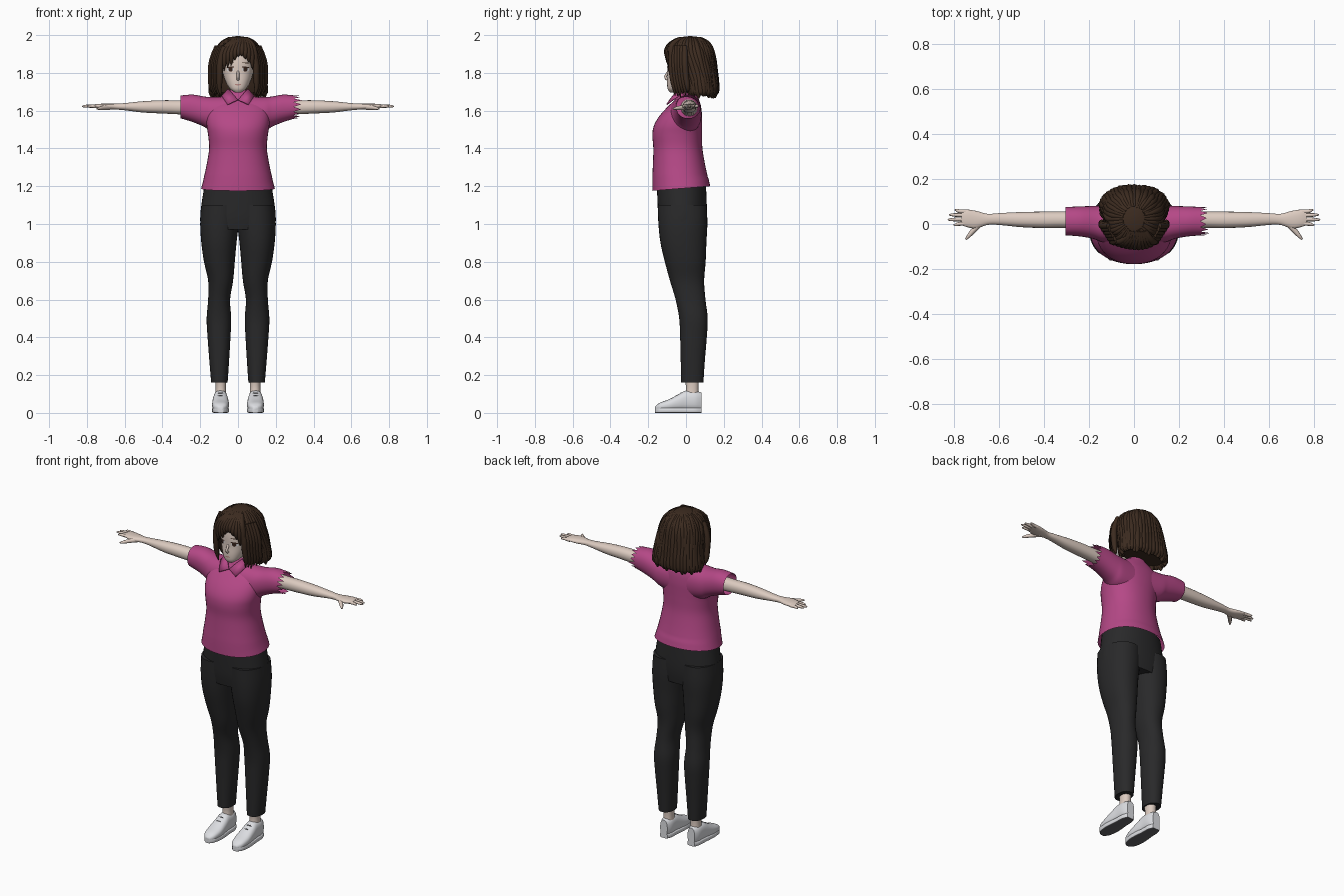
import bpy, bmesh, math, random
from mathutils import Vector
from mathutils.bvhtree import BVHTree

random.seed(4)
if "Cube" in bpy.data.objects:
    bpy.data.objects.remove(bpy.data.objects["Cube"])


def material(name, r, g, b):
    m = bpy.data.materials.new(name)
    m.use_nodes = True
    m.diffuse_color = (r, g, b, 1)
    node = next(n for n in m.node_tree.nodes if n.type == 'BSDF_PRINCIPLED')
    node.inputs["Base Color"].default_value = (r, g, b, 1)
    node.inputs["Roughness"].default_value = 0.8
    return m


SKIN = material("skin", .72, .6, .53)
PINK = material("pink cloth", .46, .065, .24)
BLACK = material("black cloth", .022, .022, .023)
HAIR = material("dark brown hair", .045, .024, .014)
WHITE = material("white leather", .72, .73, .76)
GREY = material("grey rubber", .12, .12, .13)
EYE = material("eye brown", .04, .018, .012)
LIP = material("lip", .5, .26, .23)


def finish(name, bm, mat, normals=True):
    if normals:
        bmesh.ops.recalc_face_normals(bm, faces=bm.faces)
    me = bpy.data.meshes.new(name)
    bm.to_mesh(me)
    bm.free()
    me.materials.append(mat)
    ob = bpy.data.objects.new(name, me)
    bpy.context.collection.objects.link(ob)
    bpy.ops.object.select_all(action='DESELECT')
    ob.select_set(True)
    bpy.context.view_layer.objects.active = ob
    bpy.ops.object.shade_smooth_by_angle(angle=math.radians(45))
    return ob


def smooth_rings(rings, sub):
    # Catmull-Rom interpolation between the given cross-sections
    out = []
    for i in range(len(rings) - 1):
        a, b, c, d = (rings[max(0, min(len(rings) - 1, i + k))] for k in (-1, 0, 1, 2))
        for j in range(sub):
            t = j / sub
            out.append([q + t / 2 * (r - p + t * (2 * p - 5 * q + 4 * r - s + t * (3 * (q - r) + s - p)))
                        for p, q, r, s in zip(a, b, c, d)])
    return out + [list(rings[-1])]


def loft(name, rings, mat, axis='z', n=32, p=2.2, caps=(True, True), side=1, sub=4, edit=None):
    # each ring: position on the axis, then low and high extents in the other two axes
    bm = bmesh.new()
    loops = []
    for t, a0, a1, b0, b1 in smooth_rings(rings, sub):
        loop = []
        for i in range(n):
            ang = math.tau * i / n
            c, s = math.cos(ang), math.sin(ang)
            a = (a0 + a1) / 2 + (a1 - a0) / 2 * math.copysign(abs(c) ** (2 / p), c)
            b = (b0 + b1) / 2 + (b1 - b0) / 2 * math.copysign(abs(s) ** (2 / p), s)
            x, y, z = {'z': (a, b, t), 'x': (t, a, b), 'y': (a, t, b)}[axis]
            loop.append(bm.verts.new((side * x, y, z)))
        loops.append(loop)
    for l0, l1 in zip(loops, loops[1:]):
        for i in range(n):
            bm.faces.new((l0[i], l0[(i + 1) % n], l1[(i + 1) % n], l1[i]))
    for use, loop in zip(caps, (loops[0], loops[-1])):
        if use:
            bm.faces.new(loop)
    if edit:
        edit(loops)
    return finish(name, bm, mat)


def sym(rings):
    # rings symmetric about x = 0, given as height, half width, front, back
    return [(z, -w, w, f, b) for z, w, f, b in rings]


def strands(name, paths, mat, depth=1.0):
    # tapered round strands; each path point is (x, y, z, radius)
    cu = bpy.data.curves.new(name, 'CURVE')
    cu.dimensions = '3D'
    cu.bevel_depth = depth
    cu.bevel_resolution = 2
    cu.resolution_u = 4
    cu.use_fill_caps = True
    for path in paths:
        sp = cu.splines.new('NURBS')
        sp.points.add(len(path) - 1)
        for pt, (x, y, z, r) in zip(sp.points, path):
            pt.co = (x, y, z, 1)
            pt.radius = r
        sp.order_u = 3
        sp.use_endpoint_u = True
        sp.use_smooth = True
    cu.materials.append(mat)
    ob = bpy.data.objects.new(name, cu)
    bpy.context.collection.objects.link(ob)
    return ob


# Shirt body with its hem rising toward the back
def lift_hem(loops):
    for loop in loops[:4]:
        for v in loop:
            v.co.z += v.co.y * .08


loft("shirt_body", sym([
    (1.19, .195, -.178, .128), (1.25, .18, -.178, .115), (1.32, .165, -.175, .1),
    (1.4, .153, -.173, .087), (1.47, .158, -.178, .085), (1.52, .166, -.17, .085),
    (1.57, .168, -.142, .085), (1.62, .16, -.098, .08), (1.655, .125, -.062, .07),
    (1.685, .07, -.045, .06)]), PINK, n=40, caps=(False, False), edit=lift_hem)


def ragged(loops):
    # torn sleeve edge
    for i, v in enumerate(loops[-1]):
        v.co.x += random.uniform(.015, .035) if i % 2 else -.01


SLEEVE = [(.06, -.09, .08, 1.47, 1.675), (.14, -.08, .082, 1.49, 1.672), (.18, -.066, .08, 1.515, 1.675),
          (.24, -.055, .078, 1.54, 1.685), (.305, -.05, .075, 1.56, 1.68)]
loft("left_sleeve", SLEEVE, PINK, 'x', caps=(False, False), edit=ragged)
loft("right_sleeve", SLEEVE, PINK, 'x', caps=(False, False), side=-1)

# Collar band and two pointed flaps
loft("collar_band", sym([(1.65, .075, -.06, .065), (1.68, .062, -.048, .06), (1.71, .05, -.03, .055)]),
     PINK, caps=(False, False))
for side, word in ((1, "left"), (-1, "right")):
    bm = bmesh.new()
    flap = [(0, -.083, 1.655), (.055, -.1, 1.63), (.085, -.04, 1.675), (.052, -.03, 1.712), (.03, -.055, 1.69)]
    bm.faces.new([bm.verts.new((side * x, y, z)) for x, y, z in flap])
    ob = finish(word + "_collar_flap", bm, PINK)
    ob.modifiers.new("thickness", 'SOLIDIFY').thickness = .006

# Trousers: hips and two tapered legs
loft("trouser_hips", sym([(.97, .197, -.135, .1), (1.03, .2, -.145, .108), (1.1, .194, -.15, .11),
                          (1.22, .175, -.155, .105)]), BLACK, n=40)
LEG = [(.16, .055, .142, -.026, .092), (.28, .047, .152, -.028, .1), (.4, .04, .161, -.031, .11),
       (.5, .036, .166, -.036, .115), (.6, .042, .158, -.055, .103), (.7, .026, .158, -.085, .096),
       (.8, .017, .18, -.112, .104), (.9, .008, .194, -.135, .108), (1.0, -.004, .2, -.146, .113),
       (1.1, -.01, .194, -.15, .11)]
ARM = [(.12, -.03, .06, 1.57, 1.66), (.3, -.018, .056, 1.58, 1.655), (.4, -.018, .055, 1.585, 1.655),
       (.5, -.014, .053, 1.59, 1.65), (.6, -.004, .048, 1.602, 1.64), (.65, -.004, .045, 1.606, 1.637),
       (.7, -.02, .058, 1.607, 1.637), (.74, -.014, .064, 1.612, 1.636), (.765, -.005, .06, 1.615, 1.632)]
SHOE = [(-.163, .078, .105, .012, .034), (-.14, .058, .128, .01, .053), (-.09, .048, .137, .01, .072),
        (-.04, .05, .135, .01, .098), (0, .054, .131, .01, .118), (.05, .056, .128, .01, .116),
        (.082, .068, .116, .01, .108)]

for side, word in ((1, "left"), (-1, "right")):
    loft(word + "_trouser_leg", LEG, BLACK, side=side)
    loft(word + "_arm", ARM, SKIN, 'x', n=20, side=side)
    # Fingers and thumb
    digits = []
    for y, x, ytip in ((.002, .8, -.004), (.021, .826, .019), (.039, .82, .041), (.055, .795, .062)):
        digits.append([(.74, y, 1.622, .0095), (.775, y, 1.624, .009), (x - .01, ytip, 1.624, .007),
                       (x, ytip, 1.622, .003)])
    digits.append([(.68, .005, 1.618, .014), (.71, -.025, 1.616, .012), (.735, -.055, 1.612, .009),
                   (.746, -.068, 1.61, .004)])
    strands(word + "_fingers", [[(side * x, y, z, r) for x, y, z, r in d] for d in digits], SKIN)
    # Ankle, shoe, sole and laces
    loft(word + "_ankle", [(.07, .06, .122, -.01, .07), (.13, .063, .118, 0, .066), (.2, .06, .12, -.01, .07)],
         SKIN, n=20, side=side)
    loft(word + "_shoe", SHOE, WHITE, 'y', n=24, p=2.5, side=side)
    sole = loft(word + "_sole", [(y, a, b, 0, .028) for y, a, b, _, _ in SHOE], WHITE, 'y', n=24, p=6, side=side)
    sole.data.materials.append(GREY)
    for f in sole.data.polygons:
        f.material_index = int(f.normal.z < -.6)
    strands(word + "_laces", [[(side * .07, y, z - .012, .003), (side * .093, y - .004, z + .004, .003),
                               (side * .116, y, z - .012, .003)] for y, z in ((-.05, .095), (-.025, .109))], GREY)

# Neck, head and nose
loft("neck", sym([(1.6, .055, -.05, .06), (1.67, .042, -.035, .048), (1.76, .042, -.03, .05)]), SKIN, n=24)
head = loft("head", sym([
    (1.697, .018, -.085, -.045), (1.715, .042, -.097, -.01), (1.75, .064, -.1, .05), (1.8, .08, -.097, .08),
    (1.86, .086, -.097, .09), (1.92, .078, -.085, .09), (1.96, .05, -.05, .07)]), SKIN, n=40, p=2.3)
strands("nose", [[(0, -.088, 1.815, .006), (0, -.1, 1.795, .007), (0, -.113, 1.776, .007),
                  (0, -.098, 1.766, .008)]], SKIN)

# Painted face details as thin plates laid on the head
tree = BVHTree.FromPolygons([v.co for v in head.data.vertices], [p.vertices for p in head.data.polygons])


def face_plate(name, cx, cz, w, h, mat, off, tilt=0.0, n=16):
    bm = bmesh.new()
    vs = []
    for k in range(n):
        u, v = w * math.cos(math.tau * k / n), h * math.sin(math.tau * k / n)
        x, z = cx + u, cz + v + tilt * u
        hit = tree.ray_cast(Vector((x, -1, z)), Vector((0, 1, 0)))[0]
        vs.append(bm.verts.new((x, hit.y - off, z)))
    mid = tree.ray_cast(Vector((cx, -1, cz)), Vector((0, 1, 0)))[0]
    centre = bm.verts.new((cx, mid.y - off, cz))
    for k in range(n):
        bm.faces.new((vs[k], vs[(k + 1) % n], centre))
    finish(name, bm, mat, normals=False)


for side, word in ((1, "left"), (-1, "right")):
    face_plate(word + "_eye_white", side * .04, 1.818, .019, .011, WHITE, .002)
    face_plate(word + "_iris", side * .039, 1.818, .011, .012, EYE, .004)
    face_plate(word + "_lashes", side * .041, 1.829, .021, .004, EYE, .005, -.1 * side)
    face_plate(word + "_brow", side * .04, 1.853, .02, .0025, HAIR, .003, -.1 * side)
face_plate("mouth", 0, 1.738, .017, .004, LIP, .002)

# Hair shell, with locks running down its columns
COLS = 44
shell = loft("hair_shell", sym([
    (1.695, .142, 0, .158), (1.73, .144, -.012, .164), (1.8, .132, -.03, .157), (1.87, .124, -.065, .148),
    (1.93, .108, -.09, .136), (1.97, .08, -.07, .11), (1.988, .045, -.03, .075), (1.994, .012, .01, .035)]),
    HAIR, n=COLS)
pts = [v.co.copy() for v in shell.data.vertices]
locks = []
for i in range(COLS):
    column = pts[i::COLS][::-1][4::3]
    if column[-1].y < .03 and abs(column[-1].x) < .11:
        column = [c for c in column if c.z > 1.9]
    path = []
    for k, c in enumerate(column):
        sway = random.uniform(-.003, .003)
        path.append((c.x * .97 + sway, .03 + (c.y - .03) * .97 + sway, c.z - .006, .009 + .009 * min(1, k / 3)))
    x, y, z, r = path[-1]
    path.append((x * 1.01, y * 1.01, z - random.uniform(.008, .025), .003))
    locks.append(path)
strands("hair_locks", locks, HAIR)

# Fringe swept either way from an off-centre parting, and face-framing locks
fringe = []
for end, bottom, steps in ((-.09, 1.79, 7), (.092, 1.8, 5)):
    for k in range(steps):
        t = k / (steps - 1)
        x = .02 + (end - .02) * t
        tip = 1.9 + (bottom - 1.9) * t + random.uniform(-.012, .006)
        y = -.1 + .022 * t * t
        fringe.append([(.02 + x * .3, -.03, 1.978, .012), (.012 + x * .65, -.075, 1.958, .017),
                       (x * .97, y, 1.925 - .02 * t, .017), (x, y - .004, (tip + 1.9) / 2, .013),
                       (x * 1.04, y, tip, .002)])
for side in (1, -1):
    for k in range(6):
        x, y = .084 + .009 * k, -.072 + .014 * k
        tip = 1.672 + .003 * k + random.uniform(-.008, .012)
        fringe.append([(side * x * .85, y - .005, 1.94, .014), (side * (x + .012), y - .006, 1.87, .018),
                       (side * (x + .012), y, 1.78, .017), (side * (x + .016), y + .012, 1.715, .013),
                       (side * (x + .006), y + .014, tip, .002)])
strands("fringe", fringe, HAIR)
